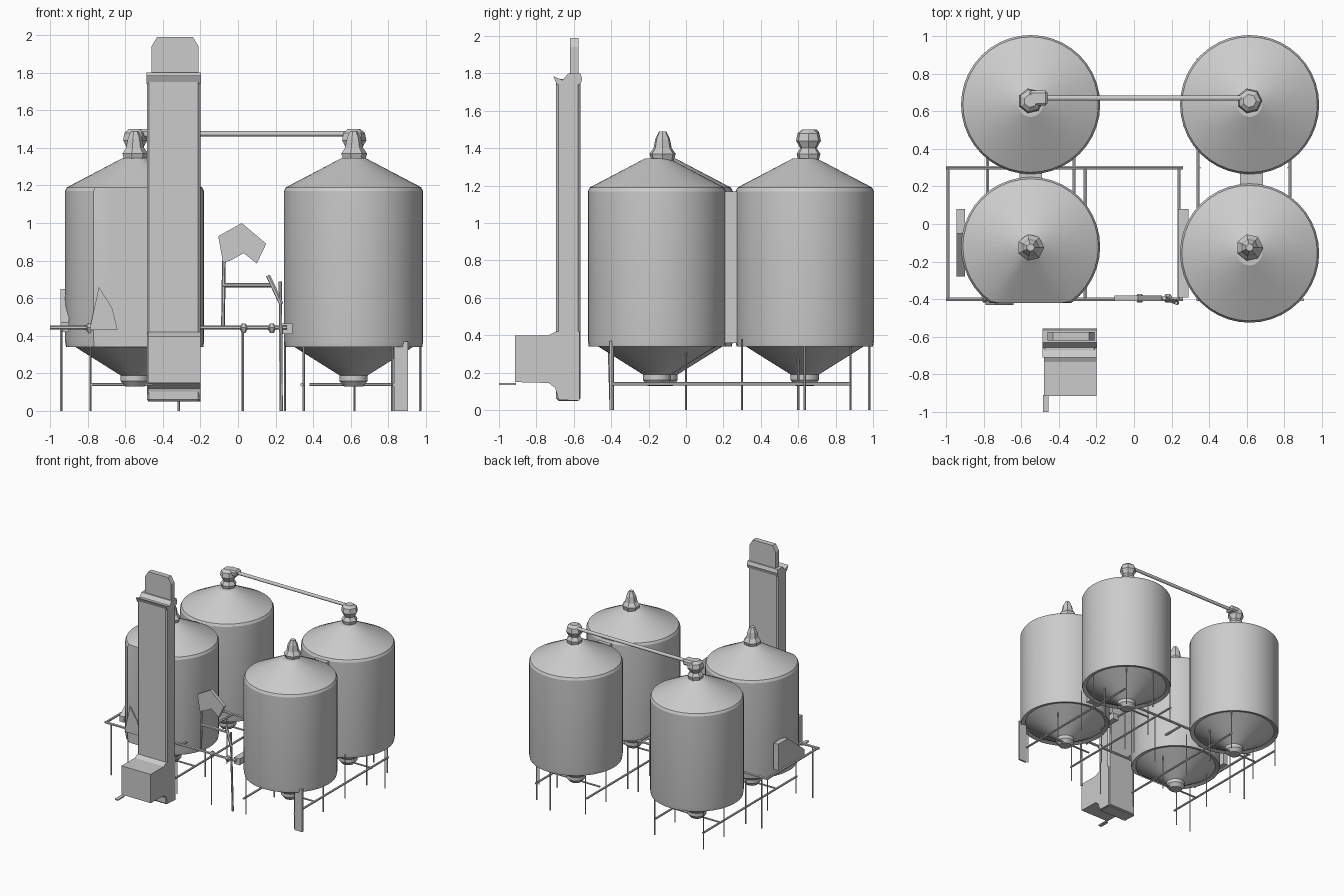
import bpy, bmesh, math
from mathutils import Vector

if "Cube" in bpy.data.objects:
    bpy.data.objects.remove(bpy.data.objects["Cube"])


def finish(name, bm, smooth=False):
    bmesh.ops.recalc_face_normals(bm, faces=bm.faces[:])
    me = bpy.data.meshes.new(name)
    bm.to_mesh(me)
    bm.free()
    ob = bpy.data.objects.new(name, me)
    bpy.context.collection.objects.link(ob)
    if smooth:
        bpy.ops.object.select_all(action='DESELECT')
        ob.select_set(True)
        bpy.context.view_layer.objects.active = ob
        bpy.ops.object.shade_smooth_by_angle(angle=math.radians(25))
    return ob


def lathe(name, profile, centre, sides, smooth=True, clip_y=None):
    """Revolve (radius, z) points, capping both ends."""
    bm = bmesh.new()
    rings = []
    for r, z in profile:
        ring = []
        for i in range(sides):
            a = 2 * math.pi * i / sides
            y = centre[1] + r * math.sin(a)
            if clip_y is not None:
                y = max(y, clip_y)
            ring.append(bm.verts.new((centre[0] + r * math.cos(a), y, z)))
        rings.append(ring)
    for a, b in zip(rings, rings[1:]):
        for i in range(sides):
            j = (i + 1) % sides
            bm.faces.new((a[i], a[j], b[j], b[i]))
    bm.faces.new(rings[0][::-1])
    bm.faces.new(rings[-1])
    return finish(name, bm, smooth)


def box(name, x, y, z, bevel=0):
    bm = bmesh.new()
    bmesh.ops.create_cube(bm, size=1)
    for v in bm.verts:
        v.co = [(r[0] + r[1]) / 2 + c * (r[1] - r[0]) for r, c in zip((x, y, z), v.co)]
    if bevel:
        bmesh.ops.bevel(bm, geom=bm.edges[:], offset=bevel, segments=1, affect='EDGES')
    return finish(name, bm)


def prism(name, outline, axis, lo, hi):
    """Extrude an outline: axis x takes (y, z) points, axis y takes (x, z)."""
    bm = bmesh.new()
    ends = []
    for t in (lo, hi):
        ends.append([bm.verts.new((t, a, b) if axis == 'x' else (a, t, b)) for a, b in outline])
    n = len(outline)
    bm.faces.new(ends[0])
    bm.faces.new(ends[1])
    for i in range(n):
        j = (i + 1) % n
        bm.faces.new((ends[0][i], ends[0][j], ends[1][j], ends[1][i]))
    return finish(name, bm)


def bar(name, a, b, r=0.009, sides=6):
    a, b = Vector(a), Vector(b)
    bm = bmesh.new()
    bmesh.ops.create_cone(bm, cap_ends=True, segments=sides, radius1=r, radius2=r, depth=(b - a).length)
    rot = (b - a).to_track_quat('Z', 'Y').to_matrix().to_4x4()
    rot.translation = (a + b) / 2
    bmesh.ops.transform(bm, matrix=rot, verts=bm.verts[:])
    return finish(name, bm, sides > 6)


# Four silos: hopper, wall, conical roof, plus a faceted vent
BODY = [(0.05, 0.13), (0.075, 0.16), (0.075, 0.19), (0.33, 0.35), (0.365, 0.34),
        (0.37, 0.37), (0.37, 1.17), (0.36, 1.19), (0.065, 1.345)]
FRONT_VENT = [(0.06, 1.33), (0.072, 1.37), (0.05, 1.40), (0.04, 1.45), (0.02, 1.49)]
BACK_VENT = [(0.055, 1.33), (0.065, 1.37), (0.045, 1.40), (0.068, 1.44), (0.06, 1.48), (0.035, 1.50)]
SILOS = [("front_left", -0.55, -0.12, -0.42), ("front_right", 0.615, -0.155, None),
         ("back_left", -0.55, 0.635, None), ("back_right", 0.615, 0.635, None)]
for tag, x, y, clip in SILOS:
    lathe(tag + "_silo", BODY, (x, y), 40, True, clip)
    vent = FRONT_VENT if y < 0 else BACK_VENT
    vy = -0.125 if y < 0 else 0.655
    lathe(tag + "_roof_vent", vent, (x, vy), 7, False)

# Ladder strips bridging each front and back silo
for side, x in (("left", -0.55), ("right", 0.625)):
    box(side + "_ladder_strip", (x - 0.06, x + 0.06), (0.2, 0.3), (0.36, 1.17))

# Transfer pipe between the back vents
bar("transfer_pipe", (-0.5, 0.67, 1.475), (0.6, 0.67, 1.475), 0.014, 12)
box("transfer_pipe_elbow", (-0.56, -0.46), (0.63, 0.71), (1.45, 1.50), 0.012)

# Bucket elevator: shaft, flared collar, tapered head, boot and inlet box
box("elevator_shaft", (-0.485, -0.2), (-0.695, -0.565), (0.05, 1.77), 0.012)
prism("elevator_collar", [(-0.71, 1.785), (-0.69, 1.74), (-0.565, 1.74), (-0.555, 1.77),
                          (-0.565, 1.80), (-0.63, 1.80), (-0.66, 1.765)], 'x', -0.488, -0.197)
prism("elevator_head", [(-0.46, 1.78), (-0.46, 1.94), (-0.43, 1.99), (-0.24, 1.99),
                        (-0.21, 1.94), (-0.21, 1.78)], 'y', -0.62, -0.575)
prism("elevator_inlet", [(-0.915, 0.15), (-0.915, 0.40), (-0.735, 0.40), (-0.695, 0.42),
                         (-0.57, 0.42), (-0.57, 0.05), (-0.68, 0.055), (-0.70, 0.12),
                         (-0.735, 0.145)], 'x', -0.48, -0.2)
box("elevator_base_fin", (-0.485, -0.455), (-1.0, -0.91), (0.135, 0.145))

# Catwalk frame at mid height
for y in (-0.4, 0.3):
    bar("catwalk_long_rail", (-1.0, y, 0.445), (0.26, y, 0.445), 0.011)
for x in (-0.99, -0.26, 0.24):
    bar("catwalk_cross_rail", (x, -0.4, 0.445), (x, 0.3, 0.445), 0.01)
for x in (-0.79, 0.03, 0.18):
    lathe("catwalk_joint", [(0.01, 0.415), (0.026, 0.445), (0.01, 0.465)], (x, -0.395), 6, False)

# Lower rails beneath the hoppers
for x in (-0.78, -0.32, 0.34, 0.83):
    bar("lower_long_rail", (x, -0.41, 0.14), (x, 0.88, 0.14), 0.009)
for x in (-0.55, 0.61):
    for y in (-0.13, 0.64):
        bar("hopper_cross_rail", (x - 0.23, y, 0.14), (x + 0.23, y, 0.14), 0.008)

# Slim legs around the hoppers and catwalk
LEGS = [(cx + s * 0.235, y) for cx in (-0.55, 0.585) for s in (-1, 1) for y in (-0.39, 0.0, 0.3, 0.6, 0.88)]
for x, y in LEGS:
    bar("hopper_leg", (x, y, 0), (x, y, 0.38), 0.006, 4)
for x, y in ((-0.94, -0.4), (-0.94, 0.3), (0.025, -0.4), (0.025, 0.3), (0.25, 0.3)):
    bar("catwalk_leg", (x, y, 0), (x, y, 0.45), 0.006, 4)
for y in (0.635, 0.98):
    bar("outer_leg", (0.62 if y > 0.9 else 0.97, y, 0), (0.62 if y > 0.9 else 0.97, y, 0.4), 0.006, 4)
box("front_plate_leg", (0.83, 0.905), (-0.41, -0.395), (0, 0.37))

# Small gateway and pointed panel between the front silos
prism("pointed_panel", [(-0.08, 0.79), (-0.105, 0.93), (0.02, 1.0), (0.15, 0.89),
                        (0.10, 0.785), (0.03, 0.84), (-0.04, 0.80)], 'y', -0.41, -0.38)
bar("gateway_left_post", (-0.08, -0.395, 0.44), (-0.075, -0.395, 0.80), 0.01)
bar("gateway_top_rail", (-0.08, -0.395, 0.67), (0.18, -0.395, 0.67), 0.012)
bar("gateway_brace", (0.16, -0.395, 0.72), (0.23, -0.42, 0.57), 0.012)
bar("gateway_right_post", (0.23, -0.40, 0.0), (0.225, -0.42, 0.69), 0.009)

# Side platforms against the silo walls
prism("left_side_panel", [(-0.28, 0.42), (-0.28, 0.47), (-0.05, 0.65), (0.08, 0.65), (0.08, 0.42)],
      'x', -0.945, -0.90)
box("right_side_platform", (0.235, 0.29), (-0.39, 0.08), (0.41, 0.465))
prism("front_wall_panel", [(-0.79, 0.43), (-0.74, 0.66), (-0.67, 0.55), (-0.64, 0.43)], 'y', -0.43, -0.38)
